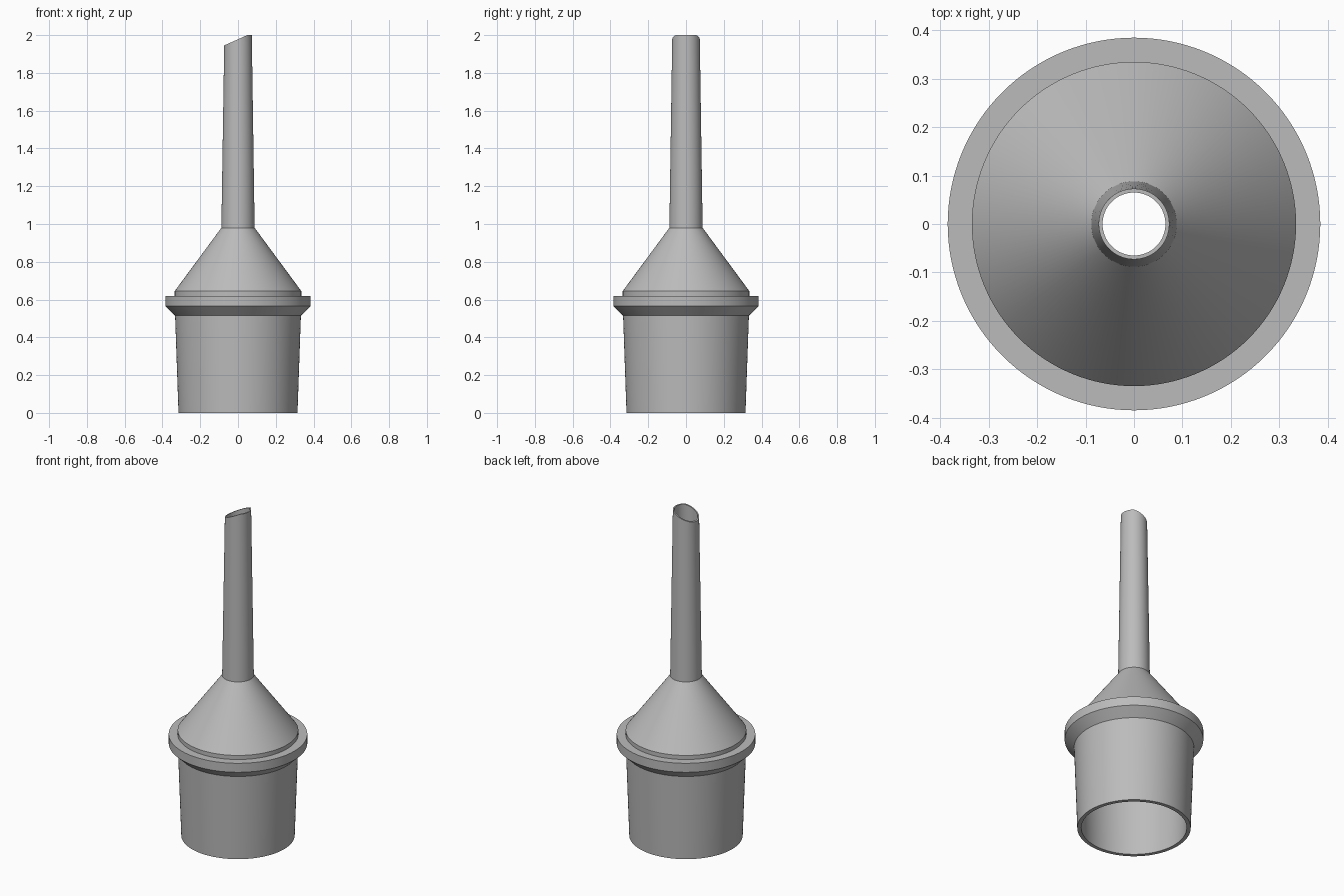
import bpy, bmesh, math

if "Cube" in bpy.data.objects:
    bpy.data.objects.remove(bpy.data.objects["Cube"])

SEGMENTS = 128

plastic = bpy.data.materials.new("grey plastic")
plastic.diffuse_color = (0.5, 0.5, 0.5, 1)
plastic.use_nodes = True
plastic.node_tree.nodes["Principled BSDF"].inputs["Base Color"].default_value = plastic.diffuse_color

# Closed wall section: outside going up, then the bore going back down
profile = [
    (0.315, 0.0), (0.333, 0.515),                    # tapered socket
    (0.385, 0.565), (0.385, 0.62), (0.335, 0.62),    # flange
    (0.335, 0.645), (0.088, 0.98),                   # cone
    (0.073, 2.0), (0.065, 2.0),                      # spout tip
    (0.072, 0.97), (0.311, 0.635), (0.293, 0.0),     # bore
]


def tip_height(x):
    """Slanted cut across the tip, blunted at the top."""
    return min(2.0, 1.978 + 0.447 * x)


# Lathe the section around the z axis
bm = bmesh.new()
rings = []
for r, z in profile:
    ring = []
    for i in range(SEGMENTS):
        a = 2 * math.pi * i / SEGMENTS
        x, y = r * math.cos(a), r * math.sin(a)
        ring.append(bm.verts.new((x, y, tip_height(x) if z == 2.0 else z)))
    rings.append(ring)

for k, low in enumerate(rings):
    high = rings[(k + 1) % len(rings)]
    for i in range(SEGMENTS):
        j = (i + 1) % SEGMENTS
        bm.faces.new((low[i], low[j], high[j], high[i]))
bmesh.ops.recalc_face_normals(bm, faces=bm.faces[:])

mesh = bpy.data.meshes.new("nozzle")
bm.to_mesh(mesh)
bm.free()
mesh.materials.append(plastic)
nozzle = bpy.data.objects.new("nozzle", mesh)
bpy.context.collection.objects.link(nozzle)

# Smooth round walls with crisp rims
bpy.context.view_layer.objects.active = nozzle
nozzle.select_set(True)
bpy.ops.object.shade_smooth_by_angle(angle=math.radians(25))
